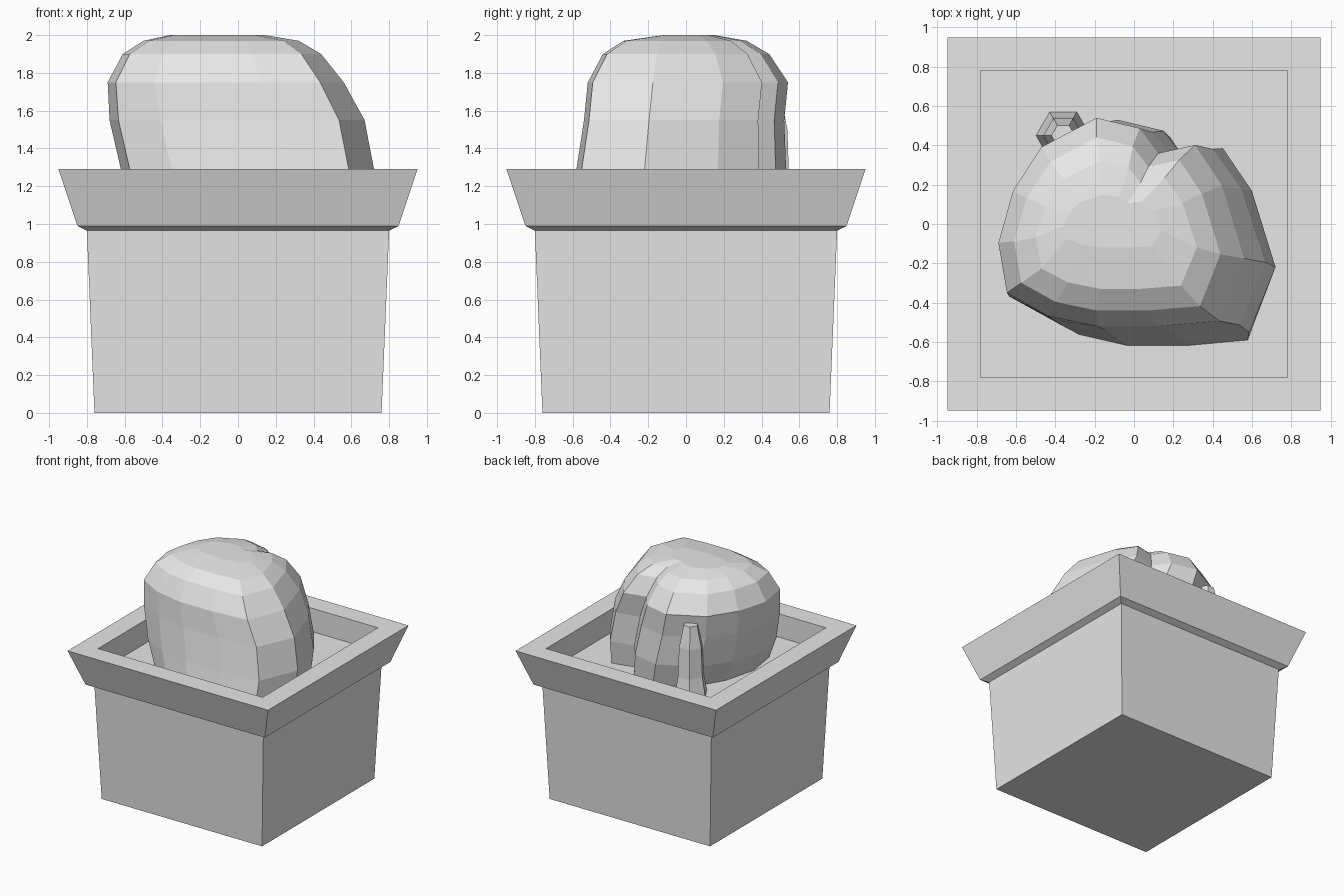
import bpy
import math

# Remove the default cube
default_cube = bpy.data.objects.get("Cube")
if default_cube:
    bpy.data.objects.remove(default_cube, do_unlink=True)

# One plain grey for everything
grey = bpy.data.materials.new("plain grey")
grey.use_nodes = True
grey.diffuse_color = (0.8, 0.8, 0.8, 1)
grey.node_tree.nodes["Principled BSDF"].inputs["Base Color"].default_value = grey.diffuse_color


def loft(name, rings):
    """Join equal-length rings of points with quads and cap both ends."""
    count = len(rings[0])
    points = [point for ring in rings for point in ring]
    faces = [tuple(reversed(range(count)))]
    for level in range(len(rings) - 1):
        low, high = level * count, (level + 1) * count
        for i in range(count):
            j = (i + 1) % count
            faces.append((low + i, low + j, high + j, high + i))
    faces.append(tuple(range(len(points) - count, len(points))))
    mesh = bpy.data.meshes.new(name)
    mesh.from_pydata(points, [], faces)
    mesh.materials.append(grey)
    mesh.update()
    obj = bpy.data.objects.new(name, mesh)
    bpy.context.collection.objects.link(obj)
    return obj


def square(half, z):
    return [(-half, -half, z), (half, -half, z), (half, half, z), (-half, half, z)]


def circle(x, y, radius, z, sides):
    turns = [math.tau * i / sides for i in range(sides)]
    return [(x + radius * math.cos(t), y + radius * math.sin(t), z) for t in turns]


# Square planter: tapered body, flared rim and recessed soil floor
pot_profile = [(0.76, 0), (0.80, 0.965), (0.85, 0.99), (0.95, 1.29), (0.78, 1.29), (0.78, 1.09)]
loft("square_planter", [square(half, z) for half, z in pot_profile])

# Lumpy bush: one unit outline, fitted to a box at each height
outline = [
    (1, -0.35), (0.82, 0.35), (0.6, 0.74), (0.3, 0.66), (0.15, 0.9), (-0.2, 1), (-0.65, 0.72),
    (-0.88, 0.3), (-1, -0.2), (-0.93, -0.68), (-0.6, -0.9), (-0.2, -1), (0.3, -1), (0.8, -0.95),
]
# Height, then left, right, front and back limits
levels = [
    (1.08, -0.52, 0.70, -0.62, 0.50),
    (1.29, -0.62, 0.72, -0.58, 0.53),
    (1.55, -0.68, 0.67, -0.54, 0.52),
    (1.75, -0.69, 0.56, -0.52, 0.54),
    (1.90, -0.61, 0.44, -0.44, 0.44),
    (1.97, -0.50, 0.32, -0.33, 0.32),
    (2.00, -0.36, 0.14, -0.12, 0.15),
]


def bush_ring(z, x0, x1, y0, y1):
    middle_x, middle_y = (x0 + x1) / 2, (y0 + y1) / 2
    return [(middle_x + u * (x1 - x0) / 2, middle_y + v * (y1 - y0) / 2, z) for u, v in outline]


loft("bush", [bush_ring(*level) for level in levels])

# Small lump at the back of the bush, flaring toward the soil
lump_profile = [(0.14, 1.08), (0.11, 1.25), (0.10, 1.5), (0.06, 1.68)]
loft("back_lump", [circle(-0.36, 0.45, radius, z, 6) for radius, z in lump_profile])
